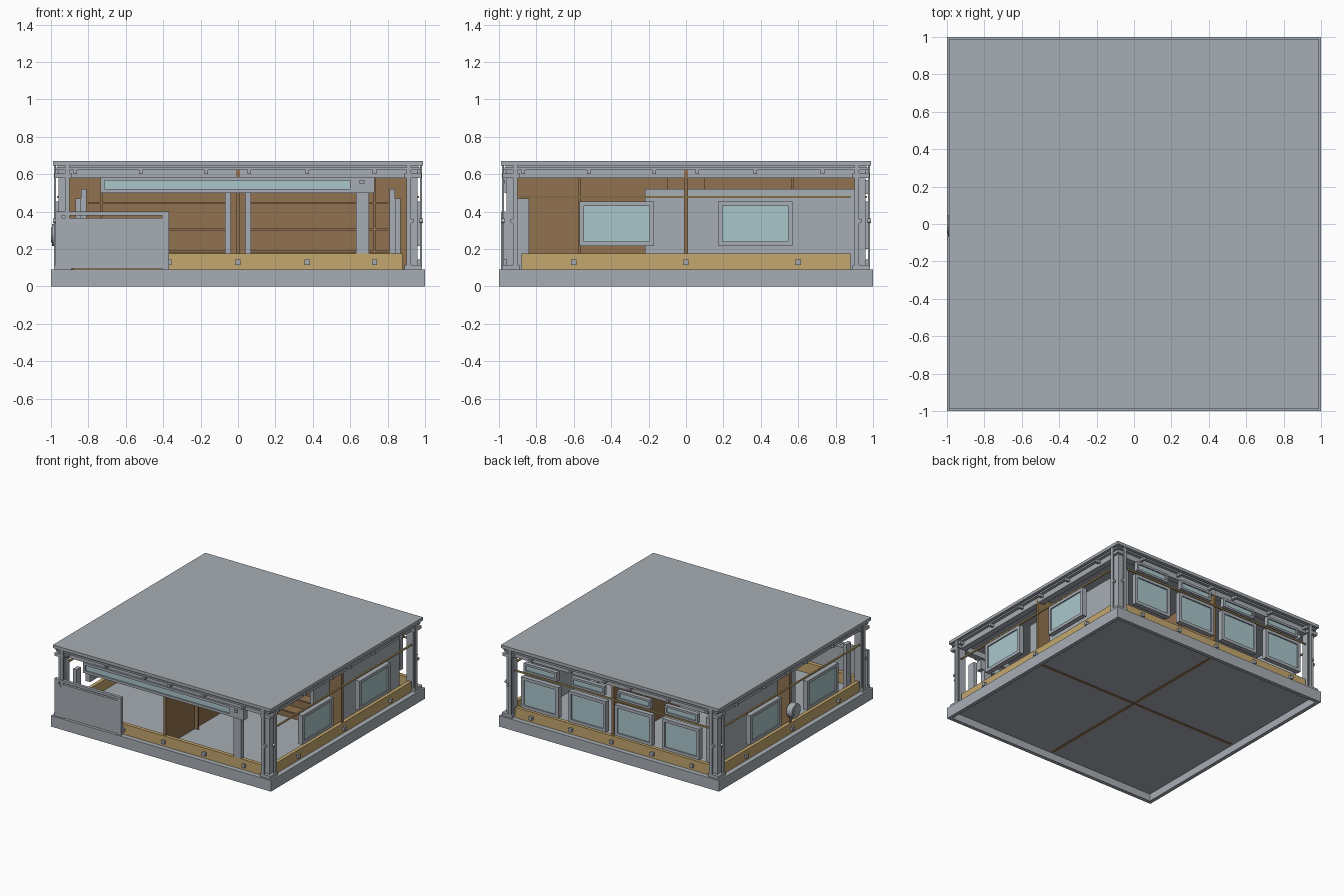
import bpy
import bmesh
import math

old = bpy.data.objects.get("Cube")
if old:
    bpy.data.objects.remove(old, do_unlink=True)


def material(name, rgb):
    m = bpy.data.materials.new(name)
    m.use_nodes = True
    m.diffuse_color = (*rgb, 1)
    m.node_tree.nodes["Principled BSDF"].inputs["Base Color"].default_value = (*rgb, 1)
    return m


GREY = material("steel_grey", (0.39, 0.42, 0.46))
GLASS = material("pale_glass", (0.40, 0.57, 0.60))
YELLOW = material("ochre_beam", (0.55, 0.39, 0.155))
BROWN = material("brown_panel", (0.285, 0.17, 0.08))


def finish(name, bm, mat):
    me = bpy.data.meshes.new(name)
    bm.to_mesh(me)
    bm.free()
    me.materials.append(mat)
    ob = bpy.data.objects.new(name, me)
    bpy.context.collection.objects.link(ob)
    return ob


def box(name, x, y, z, mat=GREY):
    """Box from three (low, high) ranges."""
    bm = bmesh.new()
    bmesh.ops.create_cube(bm, size=1)
    for v in bm.verts:
        for i, (a, b) in enumerate((x, y, z)):
            v.co[i] = (a + b) / 2 + v.co[i] * (b - a)
    return finish(name, bm, mat)


def wall_box(side, name, u, d, z, mat=GREY):
    """Box on one side: u runs along the side, d is the distance outward."""
    out = d if side in ("left", "back") else (-d[1], -d[0])
    ranges = (out, u) if side in ("left", "right") else (u, out)
    return box(side + "_" + name, *ranges, z, mat)


def disc(name, centre, radius, depth, side, mat=GREY, segments=24):
    """Short cylinder whose axis points out of the given side."""
    bm = bmesh.new()
    bmesh.ops.create_cone(bm, cap_ends=True, segments=segments, radius1=radius,
                          radius2=radius, depth=depth)
    ob = finish(name, bm, mat)
    if side in ("left", "right"):
        ob.rotation_euler.y = math.pi / 2
    else:
        ob.rotation_euler.x = math.pi / 2
    ob.location = centre
    return ob


def window(side, name, u, d, z, rim):
    """Four frame bars around a pane, with a raised inner bead."""
    (a, b), (lo, hi) = u, z
    wall_box(side, name + "_sill", u, d, (lo, lo + rim))
    wall_box(side, name + "_head", u, d, (hi - rim, hi))
    wall_box(side, name + "_jamb", (a, a + rim), d, (lo + rim, hi - rim))
    wall_box(side, name + "_jamb", (b - rim, b), d, (lo + rim, hi - rim))
    wall_box(side, name + "_pane", (a + rim, b - rim), (d[0] + 0.005, d[1] - 0.01),
             (lo + rim, hi - rim), GLASS)


SIDES = ("front", "back", "left", "right")

# Hollow base skirt, floor and roof
for s in SIDES:
    end = 1 if s in ("front", "back") else 0.97
    wall_box(s, "skirt", (-end, end), (0.97, 1), (0, 0.09))
box("floor", (-0.98, 0.98), (-0.98, 0.98), (0.06, 0.09))
box("roof", (-0.99, 0.99), (-0.99, 0.99), (0.645, 0.67))
box("roof_core", (-0.965, 0.965), (-0.965, 0.965), (0.625, 0.645))

# Crossing partitions with rails and uprights
box("cross_partition", (-0.95, 0.95), (-0.01, 0.01), (0.055, 0.625), BROWN)
box("long_partition", (-0.01, 0.01), (-0.95, 0.95), (0.055, 0.625), BROWN)
for s in (-1, 1):
    for a, b in ((-0.8, -0.02), (0.02, 0.8)):
        for z in (0.18, 0.3, 0.44):
            lo, hi = sorted((s * 0.01, s * 0.1))
            box("partition_shelf", (a, b), (lo, hi), (z, z + 0.012), BROWN)
    for u in (-0.73, 0.73):
        box("cross_upright", (u - 0.006, u + 0.006), sorted((s * 0.01, s * 0.1)),
            (0.09, 0.6), BROWN)
    for u in (-0.57, 0.57):
        box("long_upright", sorted((s * 0.01, s * 0.04)), (u - 0.006, u + 0.006),
            (0.09, 0.6), BROWN)
    # Inner screens and short front stub posts
    box("outer_screen", sorted((s * 0.81, s * 0.84)), (-0.22, 0.9), (0.09, 0.52))
    box("inner_screen", sorted((s * 0.03, s * 0.07)), (-0.22, -0.01), (0.09, 0.5))
    box("stub_post", sorted((s * 0.84, s * 0.87)), (-0.9, -0.84), (0.09, 0.47))

# Lower beams, top beams and fixing blocks on each side
for s in SIDES:
    wall_box(s, "lower_beam", (-0.88, 0.88), (0.93, 0.96), (0.09, 0.175), YELLOW)
    wall_box(s, "top_beam", (-0.93, 0.93), (0.9, 0.95), (0.58, 0.625))
    wall_box(s, "gutter", (-0.97, 0.97), (0.965, 0.978), (0.622, 0.635))
    blocks = (-0.6, 0, 0.6) if s in ("left", "right") else (-0.73, -0.37, 0, 0.37, 0.73)
    for u in blocks:
        wall_box(s, "beam_block", (u - 0.014, u + 0.014), (0.96, 0.98), (0.115, 0.143))
    for u in (-0.87, -0.52, -0.17, 0.06, 0.37, 0.73):
        wall_box(s, "roof_block", (u - 0.01, u + 0.01), (0.95, 0.985), (0.6, 0.622))
    if s != "front":
        wall_box(s, "rail", (-0.88, 0.88), (0.955, 0.967), (0.473, 0.484), YELLOW)

# Corner posts: main post, two slim outer columns, foot and cap
for sx in (-1, 1):
    for sy in (-1, 1):
        def corner(name, x, y, z):
            box(name, sorted((sx * x[0], sx * x[1])), sorted((sy * y[0], sy * y[1])), z)
        corner("corner_post", (0.9, 0.96), (0.9, 0.96), (0.09, 0.625))
        corner("corner_column", (0.972, 0.985), (0.9, 0.925), (0.09, 0.645))
        corner("corner_column", (0.9, 0.925), (0.972, 0.985), (0.09, 0.645))
        corner("corner_foot", (0.89, 0.985), (0.89, 0.985), (0.09, 0.115))
        corner("corner_cap", (0.89, 0.98), (0.89, 0.98), (0.58, 0.605))
        disc("corner_bolt", (sx * 0.98, sy * 0.93, 0.35), 0.012, 0.02, "left", segments=12)
        disc("corner_bolt", (sx * 0.93, sy * 0.98, 0.35), 0.012, 0.02, "back", segments=12)

# Side windows, then back windows with transoms above
for s in ("left", "right"):
    for u in (-0.37, 0.37):
        window(s, "window", (u - 0.2, u + 0.2), (0.945, 0.985), (0.215, 0.455), 0.025)
for u in (-0.64, -0.21, 0.21, 0.64):
    window("back", "window", (u - 0.17, u + 0.17), (0.945, 0.985), (0.2, 0.455), 0.025)
    window("back", "transom", (u - 0.15, u + 0.15), (0.945, 0.98), (0.495, 0.57), 0.017)

# Front strip window with its support post
window("front", "strip_window", (-0.735, 0.62), (0.93, 0.965), (0.5, 0.585), 0.02)
wall_box("front", "support_post", (0.63, 0.7), (0.92, 0.96), (0.09, 0.5))
wall_box("front", "support_head", (0.6, 0.73), (0.92, 0.97), (0.5, 0.585))
wall_box("front", "support_bolt", (0.65, 0.675), (0.97, 0.98), (0.55, 0.57))

# Sliding front panel in an outer frame
wall_box("front", "slide_panel", (-0.94, -0.405), (0.965, 0.985), (0.095, 0.365))
wall_box("front", "slide_frame_top", (-0.975, -0.37), (0.965, 0.99), (0.38, 0.4))
wall_box("front", "slide_frame_end", (-0.405, -0.37), (0.965, 0.99), (0.09, 0.38))
wall_box("front", "slide_frame_end", (-0.975, -0.94), (0.965, 0.99), (0.09, 0.38))

# Round port on the side wall
disc("port_rim", (-0.97, -0.01, 0.275), 0.058, 0.05, "right")
disc("port_hub", (-0.985, -0.01, 0.275), 0.04, 0.03, "right")
